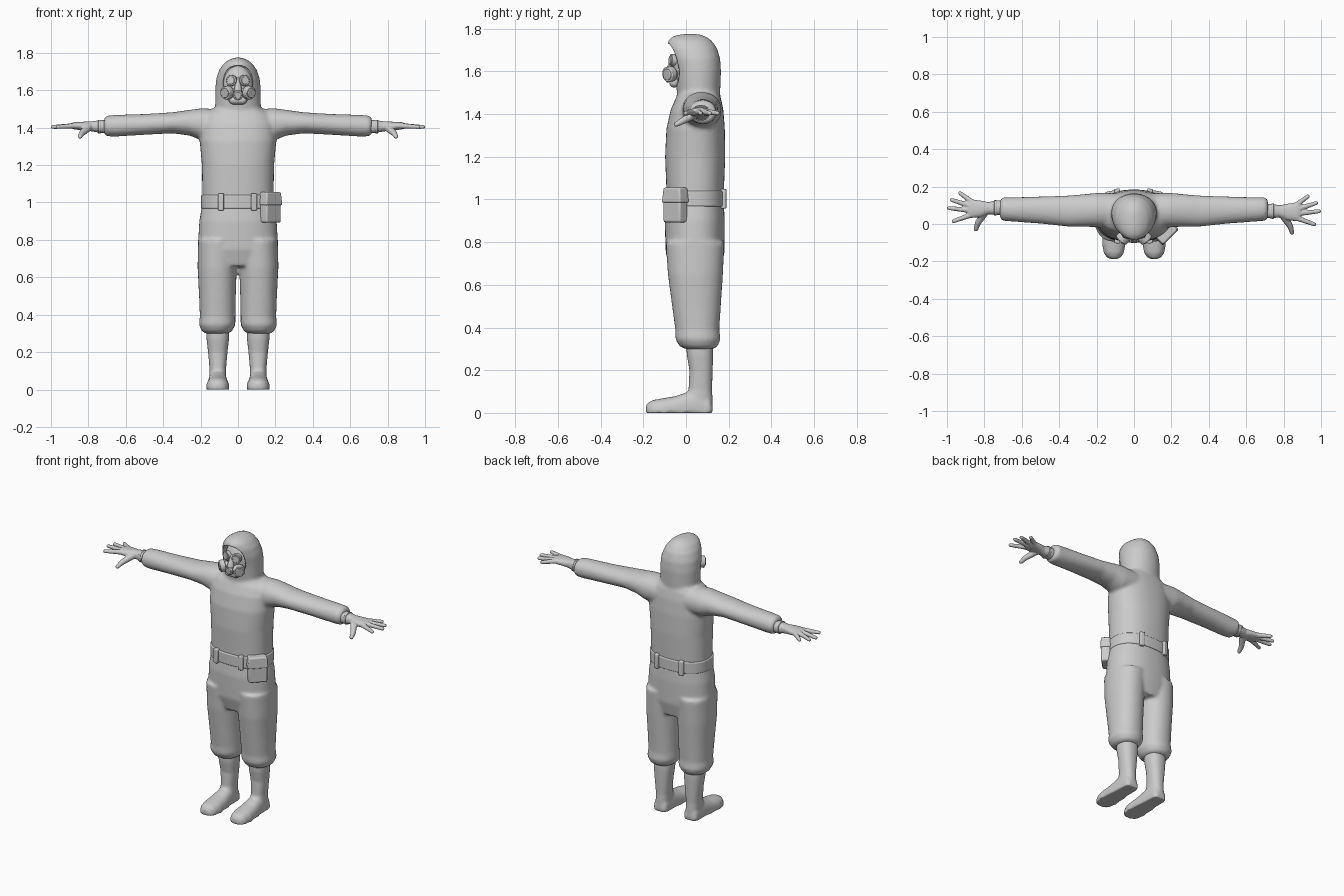
import bpy, bmesh, math
from mathutils import Vector, Matrix

if "Cube" in bpy.data.objects:
    bpy.data.objects.remove(bpy.data.objects["Cube"])

grey = bpy.data.materials.new("plain_grey")
grey.use_nodes = True
grey.diffuse_color = (0.6, 0.6, 0.6, 1)
grey.node_tree.nodes["Principled BSDF"].inputs["Base Color"].default_value = (0.6, 0.6, 0.6, 1)


def loft(bm, rings, axis="z", power=2.3, sides=40, floor=None):
    """Skin rounded sections: (position, low u, high u, low v, high v)."""
    loops = []
    for t, u0, u1, v0, v1 in rings:
        loop = []
        for i in range(sides):
            a = math.tau * i / sides
            c, s = math.cos(a), math.sin(a)
            u = (u0 + u1) / 2 + (u1 - u0) / 2 * math.copysign(abs(c) ** (2 / power), c)
            v = (v0 + v1) / 2 + (v1 - v0) / 2 * math.copysign(abs(s) ** (2 / power), s)
            p = {"x": (t, u, v), "y": (u, t, v), "z": (u, v, t)}[axis]
            if floor is not None:
                p = (p[0], p[1], max(p[2], floor))
            loop.append(bm.verts.new(p))
        loops.append(loop)
    faces = [bm.faces.new(loops[0]), bm.faces.new(loops[-1])]
    for low, high in zip(loops, loops[1:]):
        for i in range(sides):
            j = (i + 1) % sides
            faces.append(bm.faces.new((low[i], low[j], high[j], high[i])))
    bmesh.ops.recalc_face_normals(bm, faces=faces)


def rod(bm, a, b, ra, rb, round_ends=True, sides=24):
    """Tapered rod from a to b."""
    a, b = Vector(a), Vector(b)
    turn = (b - a).to_track_quat("Z", "Y").to_matrix().to_4x4()
    bmesh.ops.create_cone(bm, cap_ends=True, segments=sides, radius1=ra, radius2=rb,
                          depth=(b - a).length, matrix=Matrix.Translation((a + b) / 2) @ turn)
    if round_ends:
        for p, r in ((a, ra), (b, rb)):
            bmesh.ops.create_uvsphere(bm, u_segments=16, v_segments=10, radius=r,
                                      matrix=Matrix.Translation(p))


def block(bm, centre, size, spin=0):
    m = Matrix.Translation(centre) @ Matrix.Rotation(spin, 4, "Z") @ Matrix.Diagonal((*size, 1))
    bmesh.ops.create_cube(bm, size=1, matrix=m)


def finish(name, bm, voxel=0, soften=0, bevel=0, angle=40):
    mesh = bpy.data.meshes.new(name)
    bm.to_mesh(mesh)
    bm.free()
    mesh.materials.append(grey)
    ob = bpy.data.objects.new(name, mesh)
    bpy.context.collection.objects.link(ob)
    bpy.ops.object.select_all(action="DESELECT")
    ob.select_set(True)
    bpy.context.view_layer.objects.active = ob
    if voxel:
        mod = ob.modifiers.new("blend", "REMESH")
        mod.mode, mod.voxel_size, mod.use_smooth_shade = "VOXEL", voxel, True
        mod = ob.modifiers.new("soften", "SMOOTH")
        mod.factor, mod.iterations = 0.5, soften
    else:
        if bevel:
            mod = ob.modifiers.new("bevel", "BEVEL")
            mod.width, mod.segments = bevel, 3
        bpy.ops.object.shade_smooth_by_angle(angle=math.radians(angle))
    return ob


# Hooded suit: torso, hood, sleeves and baggy trouser legs blended together
bm = bmesh.new()
loft(bm, [(0.66, -.17, .17, -.07, .16), (0.75, -.215, .215, -.095, .18),
          (0.9, -.207, .207, -.1, .182), (1.0, -.19, .19, -.09, .176),
          (1.2, -.193, .193, -.098, .184), (1.33, -.205, .205, -.092, .182),
          (1.42, -.2, .2, -.072, .175), (1.47, -.18, .18, -.05, .165),
          (1.5, -.13, .13, -.035, .155)])
loft(bm, [(1.4, -.12, .12, -.05, .16), (1.5, -.122, .122, -.042, .16),
          (1.6, -.122, .122, -.055, .164), (1.66, -.117, .117, -.072, .16),
          (1.71, -.1, .1, -.085, .145), (1.745, -.075, .075, -.085, .12),
          (1.765, -.045, .045, -.06, .09), (1.775, -.015, .015, -.02, .06)], power=2.1)
for s in (-1, 1):
    loft(bm, [(s * x, *r) for x, *r in (
        (.1, -.02, .165, 1.33, 1.5), (.2, -.018, .166, 1.335, 1.503),
        (.26, -.014, .16, 1.358, 1.495), (.35, -.014, .152, 1.37, 1.482),
        (.5, .002, .147, 1.362, 1.473), (.66, .014, .142, 1.352, 1.468),
        (.7, .017, .142, 1.354, 1.464), (.716, .03, .13, 1.366, 1.452))], "x", 2.1)
    loft(bm, [(z, *sorted((s * a, s * b)), c, d) for z, a, b, c, d in (
        (.3, .05, .175, -.005, .13), (.312, .032, .193, -.03, .148),
        (.345, .014, .209, -.05, .162), (.39, .014, .204, -.05, .156),
        (.5, .012, .208, -.065, .163), (.65, .006, .216, -.085, .173),
        (.8, .002, .214, -.095, .18))], power=2.2)
suit = finish("hooded_suit", bm, 0.01, 5)

# Arched face opening cut into the hood
bm = bmesh.new()
loft(bm, [(-.2, -.082, .082, 1.525, 1.735), (-.005, -.078, .078, 1.53, 1.73)], "y", 2.4)
cutter = finish("face_opening_cutter", bm)
cutter.hide_render = True
cutter.hide_set(True)
cut = suit.modifiers.new("face_opening", "BOOLEAN")
cut.operation, cut.object, cut.solver = "DIFFERENCE", cutter, "EXACT"

# Mask: face shell, lenses, side filters and centre valve
bm = bmesh.new()
bmesh.ops.create_uvsphere(bm, u_segments=32, v_segments=20, radius=1, matrix=Matrix.Translation(
    (0, 0, 1.625)) @ Matrix.Diagonal((.08, .064, .105, 1)))
finish("mask_shell", bm)


def drum(bm, centre, way, radius, depth):
    c, w = Vector(centre), Vector(way).normalized()
    rod(bm, c - w * depth, c, radius, radius, False, 32)


bm = bmesh.new()
for s in (-1, 1):
    look = (s * .3, -1, .05)
    drum(bm, (s * .037, -.072, 1.653), look, .029, .035)
    drum(bm, (s * .039, -.077, 1.653), look, .021, .02)
finish("mask_lenses", bm, bevel=.003)
bm = bmesh.new()
for s in (-1, 1):
    out = (s * .7, -.75, -.15)
    drum(bm, (s * .07, -.088, 1.585), out, .036, .032)
    drum(bm, (s * .074, -.092, 1.584), out, .026, .03)
    drum(bm, (s * .055, -.07, 1.588), out, .022, .05)
finish("mask_filters", bm, bevel=.004)
bm = bmesh.new()
drum(bm, (0, -.095, 1.573), (0, -1, -.15), .026, .06)
drum(bm, (0, -.1, 1.572), (0, -1, -.15), .018, .02)
finish("mask_valve", bm, bevel=.004)
bm = bmesh.new()
rod(bm, (-.025, -.055, 1.548), (.025, -.055, 1.548), .024, .024)
rod(bm, (0, -.06, 1.66), (0, -.075, 1.6), .01, .022)
finish("mask_chin_and_nose", bm, .005, 4)

# Gloved hands and boots
for s, side in ((1, "left"), (-1, "right")):
    dy = 0 if s > 0 else .017
    bm = bmesh.new()
    loft(bm, [(s * x, a + dy, b + dy, c, d) for x, a, b, c, d in (
        (.69, .033, .108, 1.368, 1.44), (.735, .03, .108, 1.372, 1.44),
        (.78, .036, .1, 1.38, 1.434), (.82, .02, .108, 1.385, 1.432),
        (.87, .015, .115, 1.39, 1.43), (.89, .022, .108, 1.395, 1.425))], "x")
    for base, tip in (((.865, .1), (.93, .148)), ((.875, .08), (.975, .112)),
                      ((.875, .056), (.99, .068)), ((.87, .032), (.965, -.002))):
        rod(bm, (s * base[0], base[1] + dy, 1.41), (s * tip[0], tip[1] + dy, 1.404), .015, .0105)
    knuckle = (s * .835, -.012 + dy, 1.37)
    rod(bm, (s * .795, .05 + dy, 1.405), knuckle, .022, .016)
    rod(bm, knuckle, (s * .845, -.045 + dy, 1.352), .016, .012)
    finish(side + "_glove", bm, .0045, 3)
    bm = bmesh.new()
    loft(bm, [(s * .735, .028 + dy, .11 + dy, 1.369, 1.442),
              (s * .748, .028 + dy, .11 + dy, 1.369, 1.442)], "x")
    finish(side + "_glove_band", bm, bevel=.003)

    bm = bmesh.new()
    loft(bm, [(z, s * .108 - r, s * .108 + r, a, b) for z, r, a, b in (
        (0, .045, .01, .125), (.06, .045, -.01, .125), (.11, .044, .012, .122),
        (.2, .052, .016, .125), (.27, .06, .004, .127), (.34, .062, 0, .125))])
    loft(bm, [(y, s * .108 - r, s * .108 + r, -.05, top) for y, r, top in (
        (.125, .03, .04), (.11, .045, .08), (.04, .05, .105), (0, .053, .095),
        (-.05, .058, .078), (-.11, .062, .068), (-.155, .054, .06), (-.178, .038, .048),
        (-.188, .018, .035))], "y", 2.4, floor=0)
    finish(side + "_boot", bm, .008, 3)

# Belt with loops
bm = bmesh.new()
loft(bm, [(z, -.197, .197, -.099, .184) for z in (.967, 1.04)], sides=64)
finish("belt", bm, bevel=.006)
bm = bmesh.new()
for x in (-.09, .085):
    for y, spin in ((-.09, 1), (.175, -1)):
        block(bm, (x, y, 1.003), (.03, .028, .092), spin * x * 2.2)
finish("belt_loops", bm, bevel=.006)

# Hip pouch with overhanging flap, turned to follow the waist
turn = math.radians(45)
bm = bmesh.new()
block(bm, (.174, -.05, .955), (.112, .055, .125), turn)
finish("pouch_body", bm, bevel=.01)
bm = bmesh.new()
block(bm, (.174, -.05, 1.02), (.124, .064, .07), turn)
for v in bm.verts:
    if v.co.z > 1.03:
        v.co.x += (.174 - v.co.x) * .12
        v.co.y += (-.05 - v.co.y) * .12
finish("pouch_flap", bm, bevel=.008)
